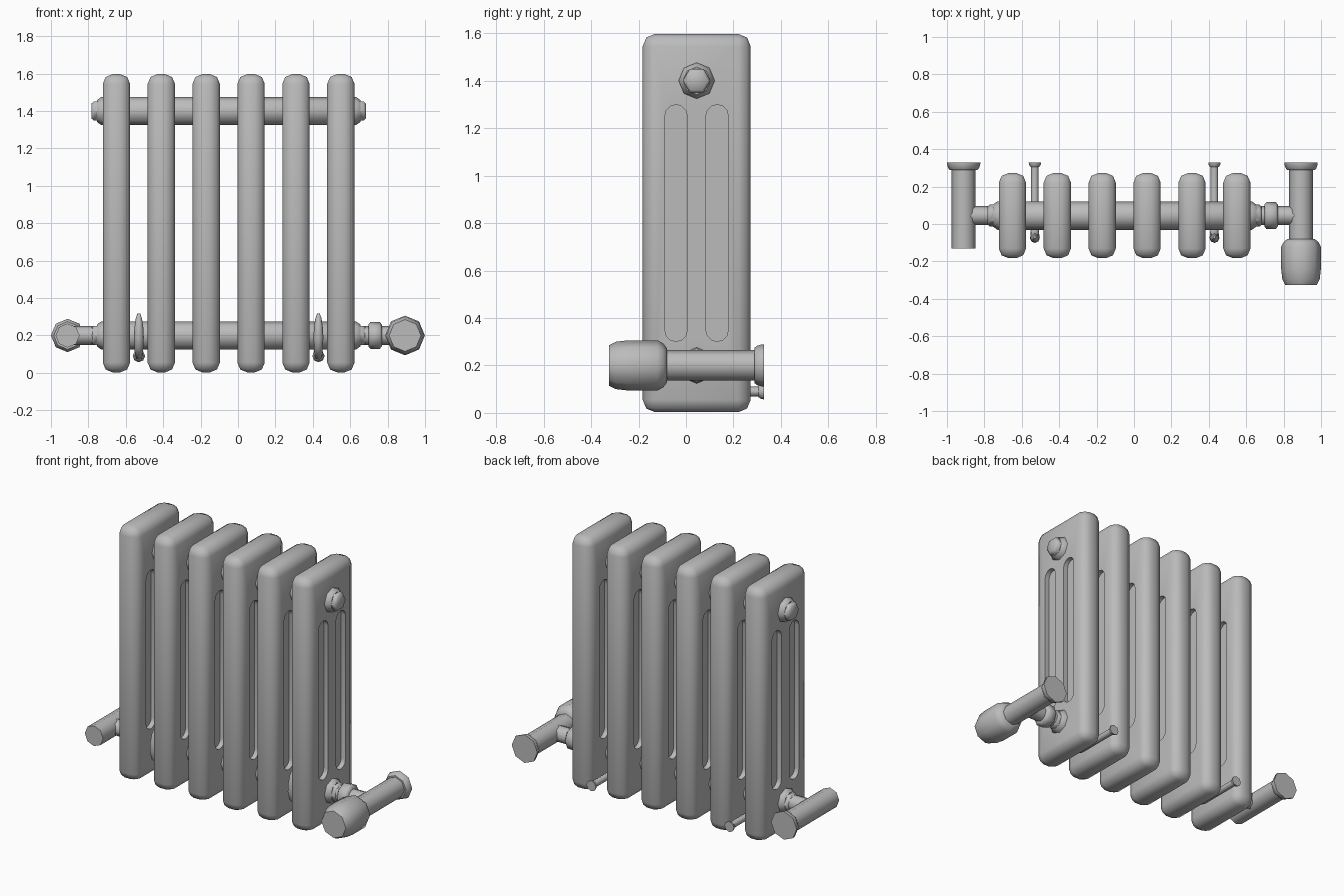
import bpy, bmesh, math
from mathutils import Matrix, Vector

if "Cube" in bpy.data.objects:
    bpy.data.objects.remove(bpy.data.objects["Cube"])

paint = bpy.data.materials.new("radiator_grey")
paint.diffuse_color = (0.5, 0.5, 0.5, 1)
paint.use_nodes = True
paint.node_tree.nodes["Principled BSDF"].inputs["Base Color"].default_value = paint.diffuse_color

YC = 0.045                                   # depth centre of the sections
SECTIONS = [-0.65 + 0.24 * i for i in range(6)]


def finish(name, bm, angle=50):
    bmesh.ops.recalc_face_normals(bm, faces=bm.faces)
    mesh = bpy.data.meshes.new(name)
    bm.to_mesh(mesh)
    bm.free()
    ob = bpy.data.objects.new(name, mesh)
    bpy.context.collection.objects.link(ob)
    mesh.materials.append(paint)
    smooth(ob, angle)
    return ob


def smooth(ob, angle):
    bpy.ops.object.select_all(action='DESELECT')
    ob.select_set(True)
    bpy.context.view_layer.objects.active = ob
    bpy.ops.object.shade_smooth_by_angle(angle=math.radians(angle))


def lathe(name, axis, centre, profile, sides=8, turn=0.0, angle=50):
    """Turned part: profile is (position along axis, radius); centre is the other two coordinates."""
    bm = bmesh.new()
    rings = []
    for t, r in profile:
        ring = []
        for k in range(sides):
            a = turn + 2 * math.pi * k / sides
            u, z = r * math.cos(a), centre[1] + r * math.sin(a)
            co = (t, centre[0] + u, z) if axis == 'x' else (centre[0] + u, t, z)
            ring.append(bm.verts.new(co))
        rings.append(ring)
    for a, b in zip(rings, rings[1:]):
        for k in range(sides):
            n = (k + 1) % sides
            bm.faces.new((a[k], a[n], b[n], b[k]))
    bm.faces.new(rings[0])
    bm.faces.new(rings[-1])
    return finish(name, bm, angle)


# Section body: rounded slab
bm = bmesh.new()
bmesh.ops.create_cube(bm, size=1, matrix=Matrix.Translation((0, YC, 0.8))
                      @ Matrix.Diagonal((0.146, 0.455, 1.594, 1)))
bmesh.ops.bevel(bm, geom=bm.edges[:], offset=0.052, segments=2, profile=0.5, affect='EDGES')
section = finish("section_1", bm)

# Slot cutters: rounded-end recesses on both faces
bm = bmesh.new()
for y in (-0.042, 0.131):
    for side in (-1, 1):
        pts = []
        for zc, start in ((1.252, 0), (0.348, math.pi)):
            for k in range(7):
                a = start + math.pi * k / 6
                pts.append((y + 0.047 * math.cos(a), zc + 0.047 * math.sin(a)))
        face = bm.faces.new([bm.verts.new((side * 0.043, *p)) for p in pts])
        out = bmesh.ops.extrude_face_region(bm, geom=[face])["geom"]
        bmesh.ops.translate(bm, vec=Vector((side * 0.1, 0, 0)),
                            verts=[v for v in out if isinstance(v, bmesh.types.BMVert)])
cutter = finish("slot_cutter", bm)
cutter.hide_render = True

mod = section.modifiers.new("slots", 'BOOLEAN')
mod.operation, mod.solver, mod.object = 'DIFFERENCE', 'EXACT', cutter
bpy.context.view_layer.objects.active = section
bpy.ops.object.modifier_apply(modifier=mod.name)
bpy.data.objects.remove(cutter)
smooth(section, 50)
section.location.x = SECTIONS[0]
for i, x in enumerate(SECTIONS[1:], 2):
    copy = section.copy()
    copy.name = f"section_{i}"
    copy.location.x = x
    bpy.context.collection.objects.link(copy)

# Connecting pipes and end plugs
for label, z in (("upper", 1.4), ("lower", 0.2)):
    lathe(label + "_pipe", 'x', (YC, z),
          [(-0.755, 0.058), (-0.73, 0.076), (0.63, 0.076), (0.655, 0.058)])
    for side, s in (("left", -1), ("right", 1)):
        prof = [(-0.05 + s * t, r) for t, r in ((0.69, 0.058), (0.722, 0.058), (0.734, 0.046))]
        lathe(f"{label}_{side}_plug", 'x', (YC, z), prof, sides=6)

# Supply pipes and coupling nut
lathe("left_supply_pipe", 'x', (YC, 0.2), [(-0.91, 0.05), (-0.72, 0.05)])
lathe("right_supply_pipe", 'x', (YC, 0.2), [(0.62, 0.05), (0.89, 0.05)])
lathe("coupling_nut", 'x', (YC, 0.2),
      [(0.697, 0.058), (0.708, 0.072), (0.758, 0.072), (0.769, 0.058)])

# Valve bodies running to the wall, with wall flanges
flange = [(0.288, 0.074), (0.3, 0.083), (0.32, 0.089), (0.329, 0.089)]
for side, x, front in (("left", -0.911, -0.13), ("right", 0.893, -0.10)):
    lathe(side + "_valve_body", 'y', (x, 0.2), [(front, 0.064), (0.3, 0.064)])
    lathe(side + "_wall_flange", 'y', (x, 0.2), flange)

# Control knob
lathe("valve_knob", 'y', (0.893, 0.2),
      [(-0.325, 0.085), (-0.295, 0.1), (-0.24, 0.106), (-0.12, 0.106), (-0.095, 0.092), (-0.08, 0.072)])

# Wall brackets: hook passing under the lower pipe and up its front
for side, x in (("left", -0.53), ("right", 0.43)):
    curve = bpy.data.curves.new(side + "_bracket_hook", 'CURVE')
    curve.dimensions = '3D'
    curve.bevel_depth = 0.024
    curve.bevel_resolution = 2
    curve.use_fill_caps = True
    path = [(0.325, 0.09, .85), (0.02, 0.09, .85), (-0.03, 0.105, .9), (-0.063, 0.14, 1),
            (-0.075, 0.19, 1.1), (-0.075, 0.24, 1), (-0.072, 0.29, .7), (-0.07, 0.318, .3)]
    sp = curve.splines.new('POLY')
    sp.points.add(len(path) - 1)
    for p, (y, z, r) in zip(sp.points, path):
        p.co, p.radius = (x, y, z, 1), r
    hook = bpy.data.objects.new(side + "_bracket_hook", curve)
    curve.materials.append(paint)
    bpy.context.collection.objects.link(hook)
    bpy.ops.object.select_all(action='DESELECT')
    hook.select_set(True)
    bpy.context.view_layer.objects.active = hook
    bpy.ops.object.convert(target='MESH')
    smooth(bpy.context.view_layer.objects.active, 50)
    lathe(side + "_bracket_flange", 'y', (x, 0.09),
          [(0.306, 0.024), (0.316, 0.031), (0.328, 0.033)])
